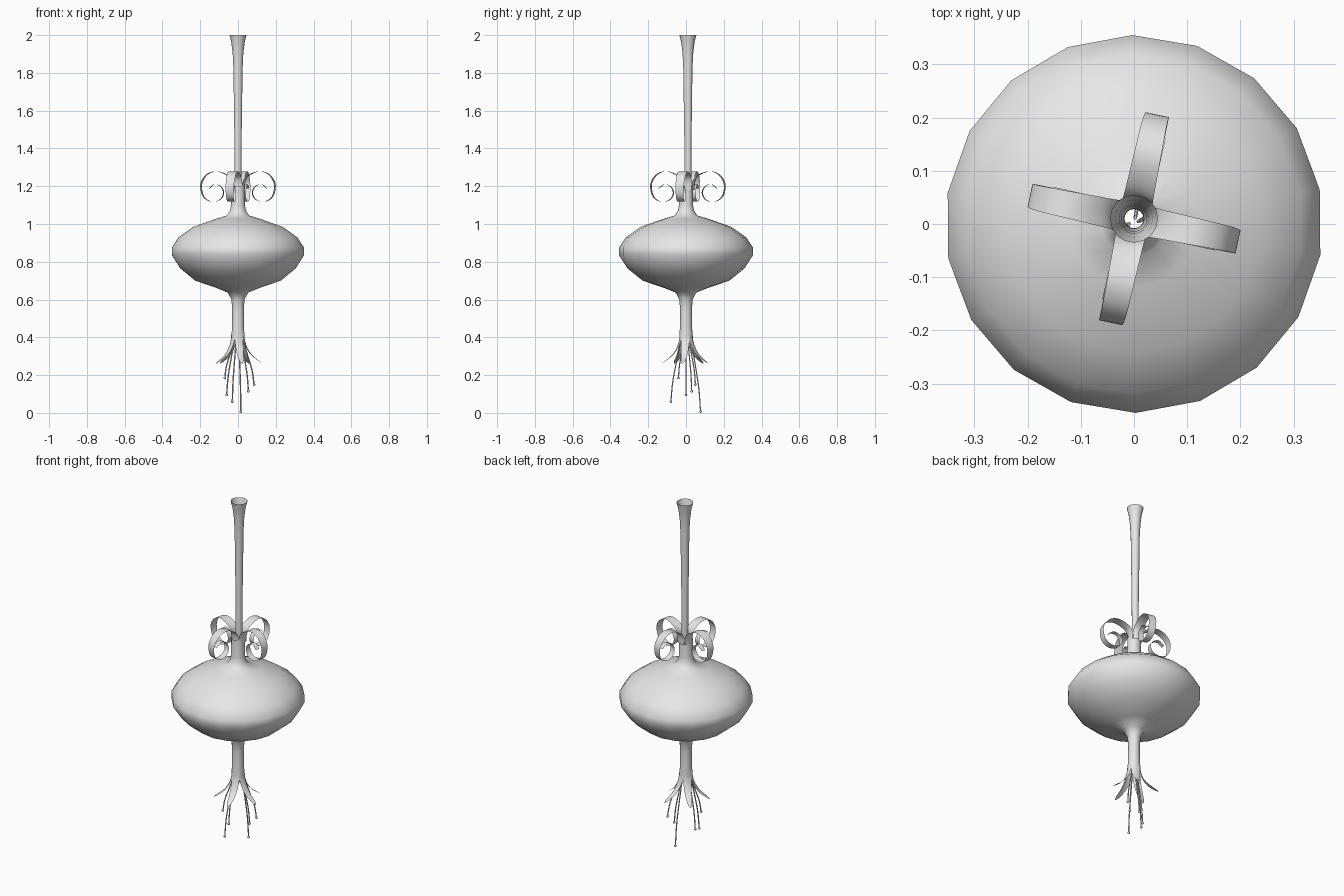
import bpy
from math import cos, sin, tau, radians
from mathutils import Vector

if "Cube" in bpy.data.objects:
    bpy.data.objects.remove(bpy.data.objects["Cube"])

grey = bpy.data.materials.new("soft_grey")
grey.use_nodes = True
grey.diffuse_color = (0.8, 0.8, 0.8, 1)
grey.node_tree.nodes["Principled BSDF"].inputs["Base Color"].default_value = (0.8, 0.8, 0.8, 1)


def finish(obj):
    obj.data.materials.append(grey)
    for poly in obj.data.polygons:
        poly.use_smooth = True
    return obj


def grid_object(name, rows, closed):
    """Skin rows of points with quads, optionally closing each row into a ring."""
    n = len(rows[0])
    faces = []
    for i in range(len(rows) - 1):
        for j in range(n if closed else n - 1):
            k = (j + 1) % n
            faces.append((i * n + j, i * n + k, (i + 1) * n + k, (i + 1) * n + j))
    mesh = bpy.data.meshes.new(name)
    mesh.from_pydata([p for row in rows for p in row], [], faces)
    obj = bpy.data.objects.new(name, mesh)
    bpy.context.collection.objects.link(obj)
    return finish(obj)


def lathe(name, profile, sides, turn=0, shift_y=0):
    """Revolve (radius, height) pairs about the vertical axis."""
    angles = [turn + tau * j / sides for j in range(sides)]
    rows = [[(r * cos(a), r * sin(a) + shift_y, z) for a in angles] for r, z in profile]
    return grid_object(name, rows, True)


def smooth_path(points, steps):
    """Catmull-Rom interpolation through the points."""
    pts = [Vector(p) for p in points]
    pts = [2 * pts[0] - pts[1]] + pts + [2 * pts[-1] - pts[-2]]
    path = []
    for a, b, c, d in zip(pts, pts[1:], pts[2:], pts[3:]):
        for s in range(steps):
            t = s / steps
            path.append(b + (c - a) * t / 2 + (a - 2.5 * b + 2 * c - d / 2) * t**2
                        + (1.5 * b - 1.5 * c + (d - a) / 2) * t**3)
    return path + [pts[-2]]


def ribbon(name, points, width, drift, cup, angle, shift_y):
    """Strip along a (radius, height) path; width, drift and cup depend on progress."""
    path = smooth_path(points, 4)
    rows = []
    for i, p in enumerate(path):
        t = i / (len(path) - 1)
        row = []
        for k in range(-2, 3):
            v = k / 4 * width(t)
            u = p.x - cup(t) * v * v
            v += drift(t)
            row.append((u * cos(angle) - v * sin(angle),
                        u * sin(angle) + v * cos(angle) + shift_y, p.y))
        rows.append(row)
    return grid_object(name, rows, False)


# Bulb with its lower stem and upper neck
bulb = [(0.035, 0.40), (0.032, 0.46), (0.031, 0.54), (0.035, 0.60), (0.055, 0.637),
        (0.12, 0.663), (0.23, 0.70), (0.31, 0.765), (0.355, 0.835), (0.355, 0.875),
        (0.318, 0.93), (0.24, 0.985), (0.12, 1.027), (0.06, 1.045), (0.043, 1.07),
        (0.037, 1.10), (0.036, 1.20)]
lathe("bulb", bulb, 18, radians(10.5))

# Long upper tube with flared mouth
tube = [(0.018, 1.12), (0.018, 1.25), (0.019, 1.45), (0.022, 1.65), (0.024, 1.82),
        (0.028, 1.90), (0.035, 1.96), (0.045, 2.0)]
lathe("upper_tube", tube, 16, 0, 0.01)

# Four curled sepals around the neck
curl = [(0.036, 1.18), (0.038, 1.22), (0.052, 1.25), (0.09, 1.273), (0.13, 1.278),
        (0.17, 1.26), (0.195, 1.225), (0.2, 1.19), (0.19, 1.15), (0.165, 1.125),
        (0.13, 1.118), (0.095, 1.132), (0.08, 1.165), (0.095, 1.198),
        (0.13, 1.21), (0.16, 1.188)]
for i in range(4):
    ribbon(f"curled_sepal_{i + 1}", curl,
           lambda t: 0.06 - 0.035 * t,
           lambda t: -0.022 * max(0, t - 0.35),
           lambda t: 13 * max(0, 1 - 4 * t),
           radians(-12) + i * tau / 4, 0.01)

# Five flared petals at the lower mouth
petal = [(0.033, 0.43), (0.036, 0.39), (0.05, 0.345), (0.078, 0.303), (0.13, 0.262)]
for i in range(5):
    ribbon(f"lower_petal_{i + 1}", petal,
           lambda t: 0.044 * (1 - t**6) ** 0.5 * (1 - 0.35 * t) + 0.005,
           lambda t: 0,
           lambda t: 13 * (1 - 0.5 * t),
           radians(-80) + i * tau / 5, 0)

# Hanging stamens with small round tips
tips = [(0.015, 0.077, 0.007), (-0.03, -0.08, 0.06), (-0.06, 0, 0.095),
        (0.055, 0.03, 0.115), (0.085, 0.05, 0.15), (-0.07, -0.04, 0.185)]
for i, (x, y, z) in enumerate(tips):
    path = smooth_path([(x * 0.15, y * 0.15, 0.46), (x * 0.4, y * 0.4, 0.36),
                        (x * 0.85, y * 0.85, z + (0.36 - z) * 0.4), (x, y, z)], 4)
    rows = [[p + Vector((cos(a), sin(a), 0)) * 0.0035
             for a in (tau * j / 6 for j in range(6))] for p in path]
    grid_object(f"stamen_{i + 1}", rows, True)
    bpy.ops.mesh.primitive_uv_sphere_add(segments=8, ring_count=6, radius=0.007,
                                         location=(x, y, z))
    ball = bpy.context.object
    ball.name = f"stamen_tip_{i + 1}"
    finish(ball)
